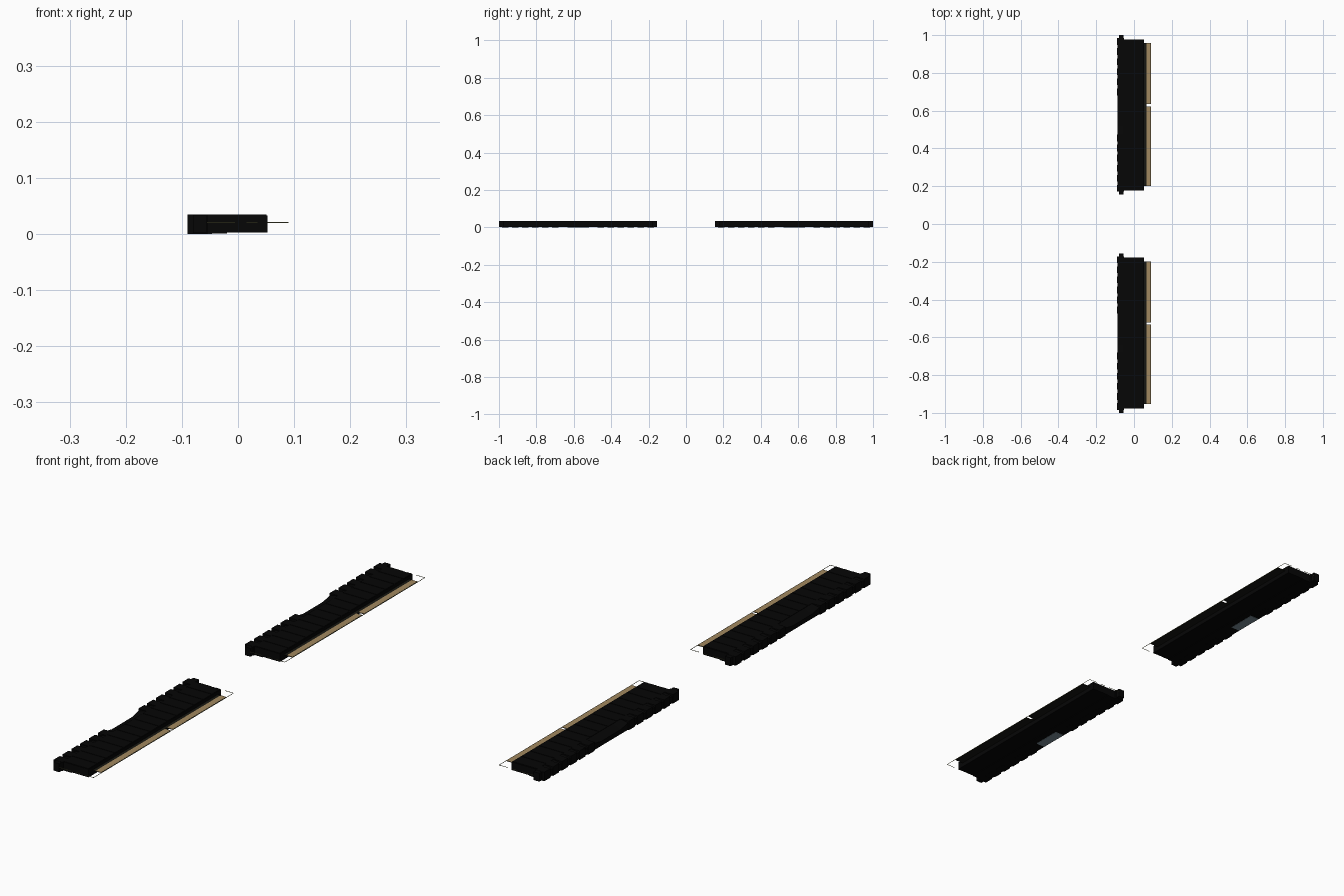
import bpy, bmesh

if "Cube" in bpy.data.objects:
    bpy.data.objects.remove(bpy.data.objects["Cube"])


def material(name, rgb):
    m = bpy.data.materials.new(name)
    m.diffuse_color = (*rgb, 1)
    m.use_nodes = True
    m.node_tree.nodes["Principled BSDF"].inputs["Base Color"].default_value = m.diffuse_color
    return m


BLACK = material("matte black", (0.0018, 0.0018, 0.0018))
GOLD = material("contact gold", (0.36, 0.25, 0.115))
BOARD = material("dark board", (0.008, 0.008, 0.006))
EDGE = material("olive board edge", (0.20, 0.20, 0.09))
GREY = material("label grey", (0.19, 0.26, 0.30))


def finish(name, bm, mat, cy):
    bmesh.ops.recalc_face_normals(bm, faces=bm.faces)
    me = bpy.data.meshes.new(name)
    bm.to_mesh(me)
    bm.free()
    me.materials.append(mat)
    ob = bpy.data.objects.new(name, me)
    ob.location.y = cy
    bpy.context.collection.objects.link(ob)


def boxes(name, items, mat, cy):
    """One object from boxes given as (x0, x1, y0, y1, z0, z1)."""
    bm = bmesh.new()
    for x0, x1, y0, y1, z0, z1 in items:
        vs = bmesh.ops.create_cube(bm, size=1)["verts"]
        for v in vs:
            v.co.x = x1 if v.co.x > 0 else x0
            v.co.y = y1 if v.co.y > 0 else y0
            v.co.z = z1 if v.co.z > 0 else z0
    finish(name, bm, mat, cy)


def loft(name, sections, mat, cy):
    """Skin between profiles of (x, z) placed along y, with closed ends."""
    bm = bmesh.new()
    rings = [[bm.verts.new((x, y, z)) for x, z in prof] for y, prof in sections]
    n = len(rings[0])
    for a, b in zip(rings, rings[1:]):
        for i in range(n):
            bm.faces.new((a[i], a[(i + 1) % n], b[(i + 1) % n], b[i]))
    bm.faces.new(rings[0])
    bm.faces.new(rings[-1])
    finish(name, bm, mat, cy)


def shell(drop):
    return [(0.053, 0.003), (0.053, 0.0335), (-0.055, 0.0335), (-0.087, 0.0335 - drop),
            (-0.087, 0.002), (-0.085, 0.0008), (-0.02, 0.0008), (-0.02, 0.003)]


def memory_stick(cy, tag):
    # heat spreader, dipping along the middle of its outer edge
    loft("heat_spreader_" + tag,
         [(y, shell(d)) for y, d in ((-0.4, 0.006), (-0.1, 0.006), (-0.06, 0.014),
                                     (0.06, 0.014), (0.1, 0.006), (0.4, 0.006))], BLACK, cy)
    # raised slats across the top
    boxes("top_slats_" + tag,
          [(-0.055, 0.051, -0.398 + i * 0.0533, -0.398 + i * 0.0533 + 0.0485, 0.033, 0.035)
           for i in range(15)], BLACK, cy)
    # teeth along the outer edge, either side of the dip
    teeth = []
    for s in (-1, 1):
        for i in range(6):
            c = s * (0.122 + i * 0.0533)
            teeth.append((-0.09, -0.054, c - 0.018, c + 0.018, 0.0005, 0.035))
    boxes("edge_teeth_" + tag, teeth, BLACK, cy)
    # end tabs
    boxes("end_tabs_" + tag,
          [(-0.08, -0.056, min(s * 0.39, s * 0.422), max(s * 0.39, s * 0.422), 0.002, 0.034)
           for s in (-1, 1)], BLACK, cy)
    # circuit board tongue, split by the key notch
    spans = ((-0.375, 0.045), (0.057, 0.38))
    boxes("circuit_board_" + tag,
          [(0.04, 0.089, a, b, 0.0195, 0.0215) for a, b in spans]
          + [(0.04, 0.066, 0.04, 0.06, 0.0195, 0.0215)], BOARD, cy)
    # strip of gold contacts
    boxes("gold_contacts_" + tag,
          [(0.065, 0.0885, a, b, 0.0214, 0.0219) for a, b in spans], GOLD, cy)
    # thin board rim running past the spreader
    rim = [(0.0896, 0.09, -0.4225, 0.4225, 0.0195, 0.0215)]
    for s in (-1, 1):
        y0, y1 = sorted((s * 0.4223, s * 0.4225))
        for x0, x1 in ((-0.055, -0.005), (0.015, 0.035), (0.053, 0.09)):
            rim.append((x0, x1, y0, y1, 0.0195, 0.0215))
    boxes("board_rim_" + tag, rim, EDGE, cy)
    # label under the spreader
    boxes("underside_label_" + tag, [(-0.084, -0.046, -0.055, 0.06, 0, 0.001)], GREY, cy)


memory_stick(-0.5775, "front")
memory_stick(0.5775, "back")
